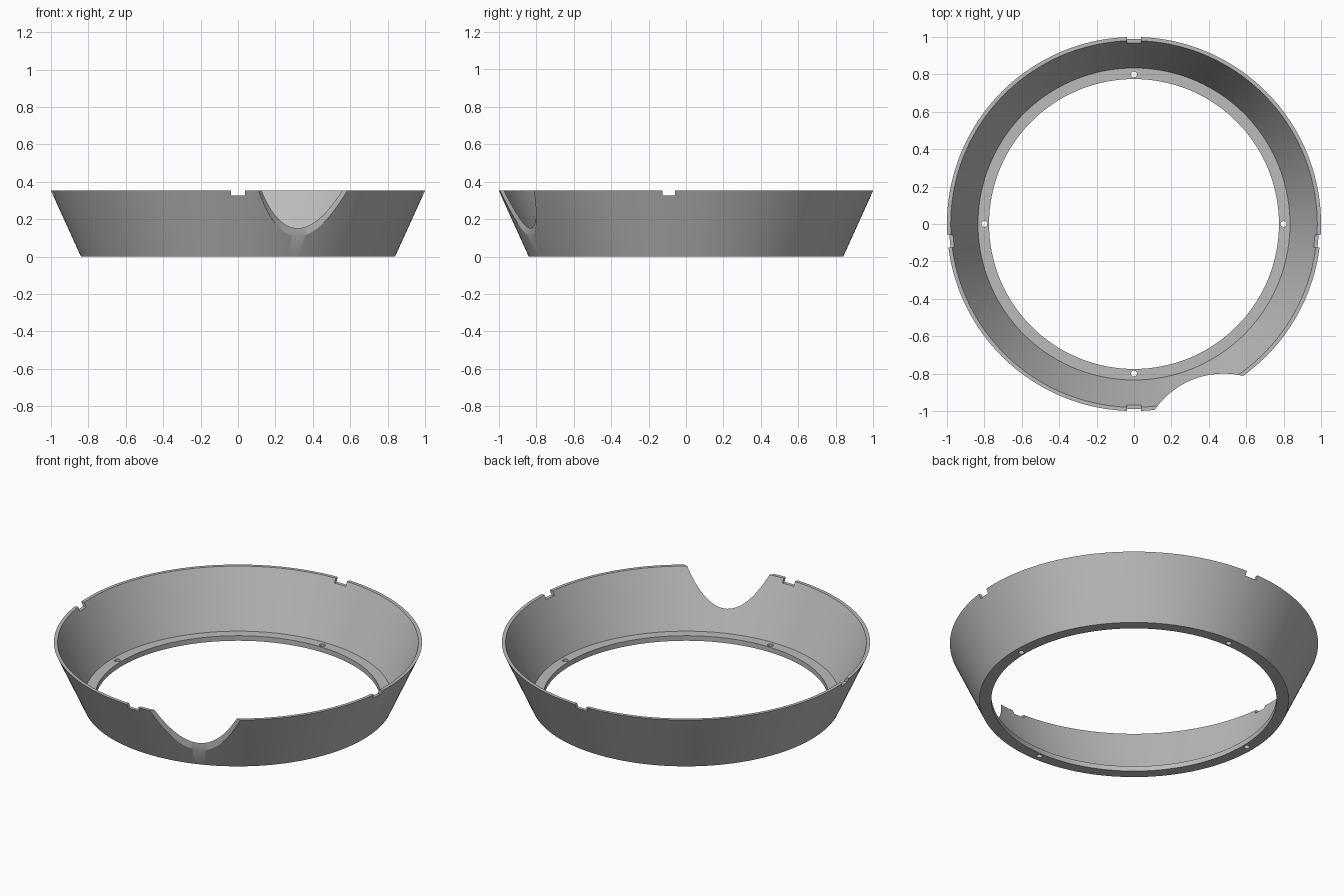
import bpy, bmesh, math
from mathutils import Matrix

if "Cube" in bpy.data.objects:
    bpy.data.objects.remove(bpy.data.objects["Cube"], do_unlink=True)

SEGMENTS = 192
HEIGHT = 0.352

grey = bpy.data.materials.new("light grey")
grey.use_nodes = True
colour = (0.5, 0.5, 0.5, 1)
grey.diffuse_color = colour
grey.node_tree.nodes["Principled BSDF"].inputs["Base Color"].default_value = colour


def new_object(name, bm):
    bmesh.ops.recalc_face_normals(bm, faces=bm.faces)
    mesh = bpy.data.meshes.new(name)
    bm.to_mesh(mesh)
    bm.free()
    mesh.materials.append(grey)
    obj = bpy.data.objects.new(name, mesh)
    bpy.context.collection.objects.link(obj)
    return obj


def lathe(name, profile):
    """Revolve a closed (radius, z) profile around the z axis."""
    bm = bmesh.new()
    rings = []
    for r, z in profile:
        angles = [math.tau * i / SEGMENTS for i in range(SEGMENTS)]
        rings.append([bm.verts.new((r * math.cos(a), r * math.sin(a), z)) for a in angles])
    for k, low in enumerate(rings):
        high = rings[(k + 1) % len(rings)]
        for i in range(SEGMENTS):
            j = (i + 1) % SEGMENTS
            bm.faces.new((low[i], low[j], high[j], high[i]))
    return new_object(name, bm)


def cylinder_cutter(name, x, y, radius, sides):
    bm = bmesh.new()
    bmesh.ops.create_cone(bm, cap_ends=True, segments=sides, radius1=radius, radius2=radius,
                          depth=2, matrix=Matrix.Translation((x, y, 0)))
    return new_object(name, bm)


def box_cutter(name, centre, size):
    bm = bmesh.new()
    bmesh.ops.create_cube(bm, size=1, matrix=Matrix.Translation(centre) @ Matrix.Diagonal((*size, 1)))
    return new_object(name, bm)


# Flared wall with an inward flange at the base
ring = lathe("flared_ring", [(0.775, 0), (0.84, 0), (1, HEIGHT), (0.98, HEIGHT),
                             (0.834, 0.03), (0.775, 0.03)])

# Large round bite out of the front wall
cutters = [cylinder_cutter("bite_cutter", 0.48, -1.25, 0.45, 128)]

# Rim notches and flange screw holes on the four sides
for s in (-1, 1):
    cutters.append(box_cutter("rim_notch_cutter", (0, s, HEIGHT), (0.076, 0.2, 0.05)))
    cutters.append(box_cutter("side_notch_cutter", (s, -0.092, HEIGHT), (0.2, 0.068, 0.05)))
    cutters.append(cylinder_cutter("screw_hole_cutter", 0, s * 0.8, 0.016, 24))
    cutters.append(cylinder_cutter("screw_hole_cutter", s * 0.8, 0, 0.016, 24))

bpy.context.view_layer.objects.active = ring
for cutter in cutters:
    cut = ring.modifiers.new("cut", "BOOLEAN")
    cut.operation = "DIFFERENCE"
    cut.solver = "EXACT"
    cut.object = cutter
    bpy.ops.object.modifier_apply(modifier=cut.name)
    bpy.data.objects.remove(cutter, do_unlink=True)

ring.select_set(True)
bpy.ops.object.shade_smooth_by_angle(angle=math.radians(25))
